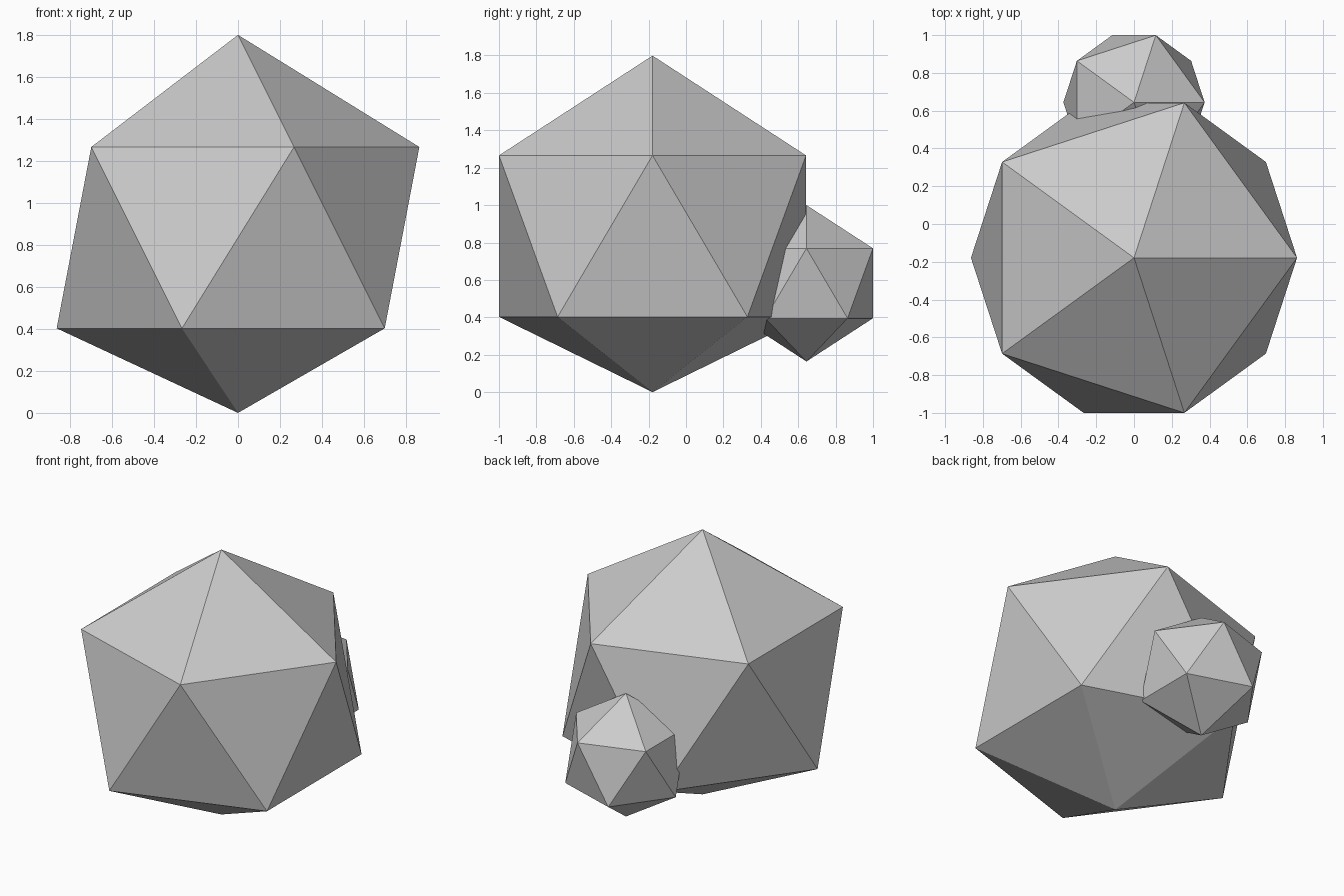
import bpy
import bmesh
from mathutils import Matrix, Vector

default = bpy.data.objects.get("Cube")
if default:
    bpy.data.objects.remove(default, do_unlink=True)

GREY = (0.6, 0.6, 0.6, 1.0)
stone = bpy.data.materials.new("plain grey")
stone.use_nodes = True
stone.diffuse_color = GREY
stone.node_tree.nodes["Principled BSDF"].inputs["Base Color"].default_value = GREY


def faceted_ball(name, centre, radius, floor=None):
    """Flat-shaded icosahedron; its lowest point is raised to the floor if one is given."""
    bm = bmesh.new()
    bmesh.ops.create_icosphere(bm, subdivisions=1, radius=radius,
                               matrix=Matrix.Translation(Vector(centre)))
    if floor is not None:
        min(bm.verts, key=lambda v: v.co.z).co.z = floor
    mesh = bpy.data.meshes.new(name)
    bm.to_mesh(mesh)
    bm.free()
    mesh.materials.append(stone)
    obj = bpy.data.objects.new(name, mesh)
    bpy.context.collection.objects.link(obj)
    return obj


# Large body with a blunted underside
faceted_ball("body", (0, -0.179, 0.834), 0.965, floor=0)

# Small tail sunk into the back
faceted_ball("tail", (0, 0.644, 0.582), 0.418)
